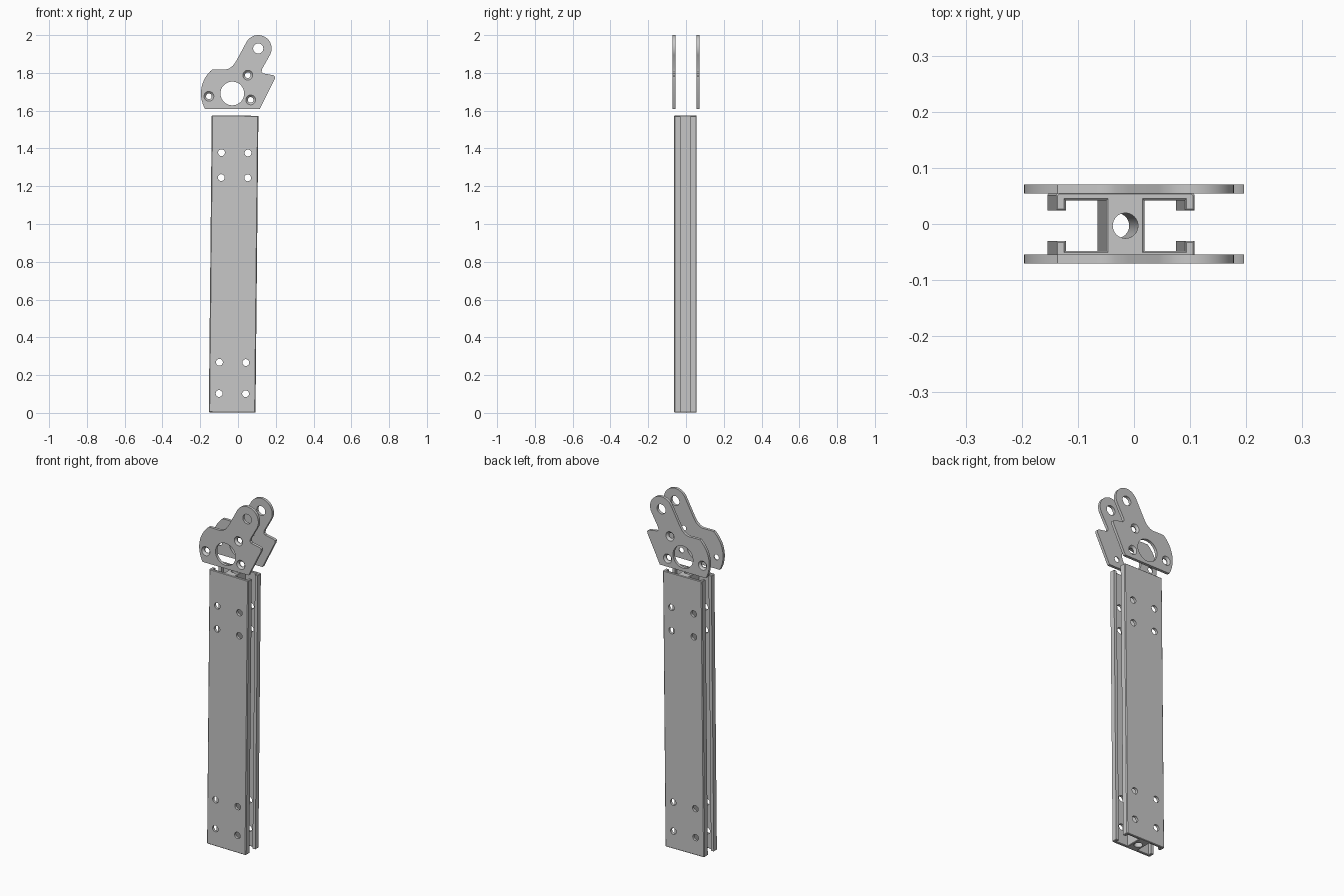
import bpy, bmesh, math
from mathutils import Matrix, Vector

cube = bpy.data.objects.get("Cube")
if cube:
    bpy.data.objects.remove(cube, do_unlink=True)

grey = bpy.data.materials.new("light grey")
grey.use_nodes = True
colour = (0.57, 0.57, 0.57, 1)
grey.diffuse_color = colour
grey.node_tree.nodes["Principled BSDF"].inputs["Base Color"].default_value = colour


def make_object(name, bm):
    bmesh.ops.recalc_face_normals(bm, faces=bm.faces)
    mesh = bpy.data.meshes.new(name)
    bm.to_mesh(mesh)
    bm.free()
    mesh.materials.append(grey)
    obj = bpy.data.objects.new(name, mesh)
    bpy.context.collection.objects.link(obj)
    return obj


def extrude(name, points, direction, chamfer=0):
    """Solid from a closed outline of 3D points, with optional chamfered ends."""
    bm = bmesh.new()
    face = bm.faces.new([bm.verts.new(p) for p in points])
    out = bmesh.ops.extrude_face_region(bm, geom=[face])
    moved = [v for v in out["geom"] if isinstance(v, bmesh.types.BMVert)]
    bmesh.ops.translate(bm, verts=moved, vec=direction)
    if chamfer:
        rims = [e for e in bm.edges
                if abs((e.verts[0].co - e.verts[1].co).dot(direction)) < 1e-6]
        bmesh.ops.bevel(bm, geom=rims, offset=chamfer, segments=1,
                        affect="EDGES", profile=0.5)
    return make_object(name, bm)


def add_cone(bm, centre, r1, r2, depth, along_y=True):
    m = Matrix.Translation(centre)
    if along_y:
        m = m @ Matrix.Rotation(math.pi / 2, 4, "X")  # r1 end faces +y, r2 end -y
    bmesh.ops.create_cone(bm, cap_ends=True, segments=32, radius1=r1,
                          radius2=r2, depth=depth, matrix=m)


def cut(obj, bm):
    """Subtract the solids in bm and bake the result."""
    cutter = make_object("cutter", bm)
    cutter.hide_render = True
    mod = obj.modifiers.new("holes", "BOOLEAN")
    mod.operation = "DIFFERENCE"
    mod.solver = "EXACT"
    mod.object = cutter
    deps = bpy.context.evaluated_depsgraph_get()
    mesh = bpy.data.meshes.new_from_object(obj.evaluated_get(deps))
    obj.modifiers.clear()
    obj.data = mesh
    bpy.data.objects.remove(cutter, do_unlink=True)


def arc(cx, cz, r, start, end, steps):
    angles = [math.radians(start + (end - start) * i / steps) for i in range(steps + 1)]
    return [(cx + r * math.cos(a), cz + r * math.sin(a)) for a in angles]


# Beam: H section with inward lips, mirrored from one quadrant
LENGTH = 1.572
quad = [(0.034, 0.045), (0.106, 0.045), (0.106, 0.027), (0.1235, 0.027),
        (0.1235, 0.055), (0.119, 0.0595)]
section = quad + [(-x, y) for x, y in reversed(quad)]
section += [(-x, -y) for x, y in section]
beam = extrude("beam", [(x, y, 0) for x, y in section], Vector((0, 0, LENGTH)), 0.003)

# Bore through the web
bm = bmesh.new()
add_cone(bm, (0, 0, LENGTH / 2), 0.0225, 0.0225, 2, along_y=False)
cut(beam, bm)

# Fastener holes through both flanges
bm = bmesh.new()
for z in (0.10, 0.265, 1.243, 1.375):
    for x in (-0.07, 0.07):
        add_cone(bm, (x, 0, z), 0.018, 0.018, 0.3)
cut(beam, bm)
beam.location = (-0.031, -0.003, 0.002)
beam.rotation_euler.y = 0.0099

# Bracket plates: shared outline in x, z
outline = arc(-0.030, 1.691, 0.166, 209.5, 130, 16)
outline += [(-0.122, 1.819), (-0.067, 1.818), (-0.047, 1.823), (-0.027, 1.838), (-0.010, 1.862)]
outline += arc(0.107, 1.929, 0.071, 151, -29, 24)
outline += [(0.127, 1.82), (0.125, 1.806), (0.133, 1.797), (0.186, 1.788),
            (0.196, 1.781), (0.195, 1.768), (0.116, 1.61)]
THICK, OUTER = 0.016, 0.0705
SCREWS = [(0.052, 1.788), (0.067, 1.657), (-0.154, 1.676)]

for name, side in (("front_plate", -1), ("back_plate", 1)):
    plate = extrude(name, [(x, side * OUTER, z) for x, z in outline],
                    Vector((0, -side * THICK, 0)))
    # Pivot hole, large window and screw holes
    bm = bmesh.new()
    add_cone(bm, (0.107, side * 0.06, 1.929), 0.027, 0.027, 0.1)
    add_cone(bm, (-0.030, side * 0.06, 1.691), 0.063, 0.063, 0.1)
    for x, z in SCREWS:
        add_cone(bm, (x, side * 0.06, z), 0.015, 0.015, 0.1)
    cut(plate, bm)
    # Countersinks on the outer face
    bm = bmesh.new()
    wide, narrow = 0.027, 0.013
    for x, z in SCREWS:
        r_back, r_front = (wide, narrow) if side > 0 else (narrow, wide)
        add_cone(bm, (x, side * (OUTER - 0.006), z), r_back, r_front, 0.014)
    cut(plate, bm)

# Smooth the round walls, keep edges crisp
bpy.ops.object.select_all(action="DESELECT")
for name in ("beam", "front_plate", "back_plate"):
    obj = bpy.data.objects[name]
    obj.select_set(True)
    bpy.context.view_layer.objects.active = obj
bpy.ops.object.shade_smooth_by_angle(angle=math.radians(30))
